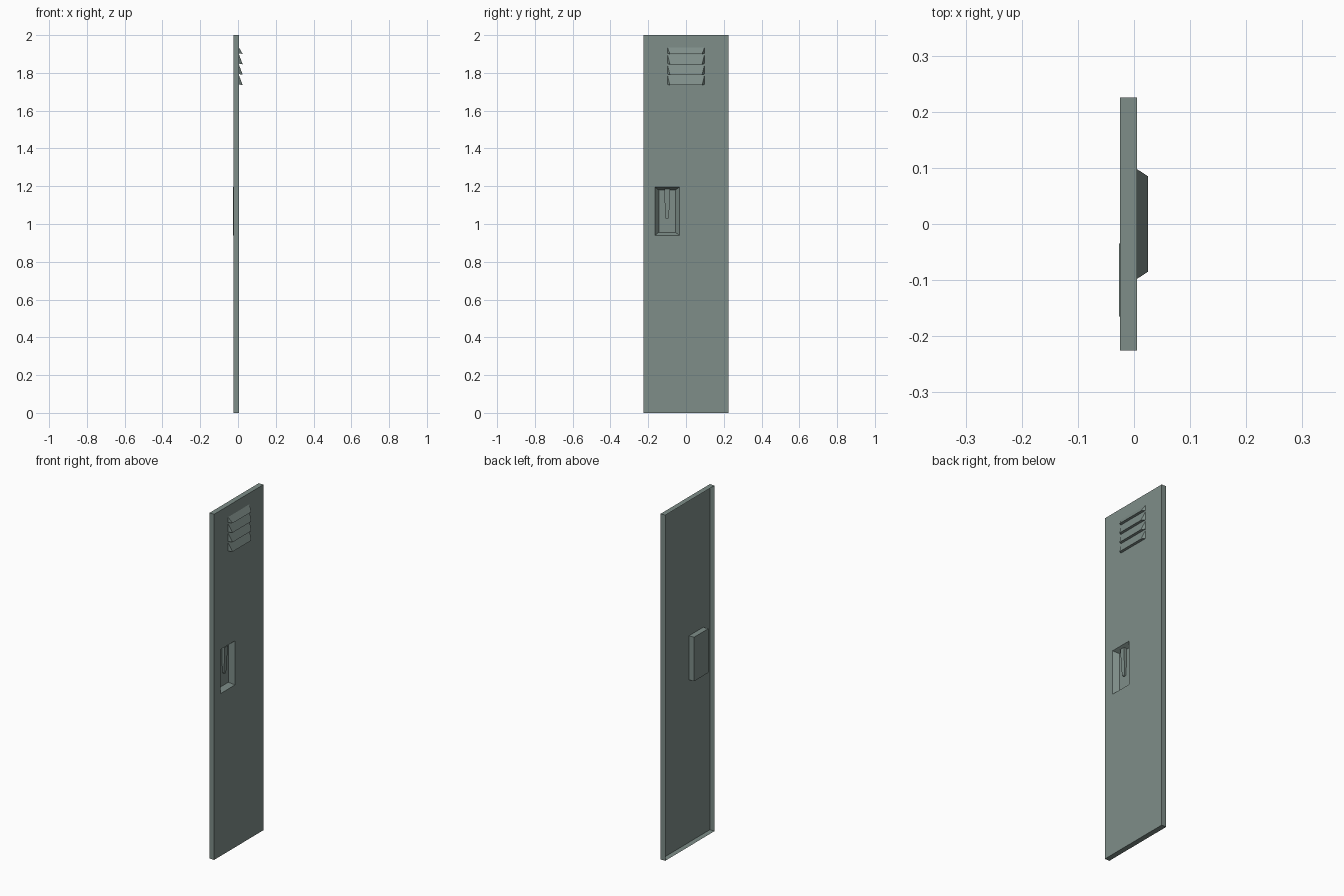
import bpy, bmesh, math

if "Cube" in bpy.data.objects:
    bpy.data.objects.remove(bpy.data.objects["Cube"])

paint = bpy.data.materials.new("grey green paint")
paint.diffuse_color = (0.21, 0.27, 0.25, 1)
paint.use_nodes = True
paint.node_tree.nodes["Principled BSDF"].inputs["Base Color"].default_value = paint.diffuse_color


def make(name, faces):
    """Build an object from a list of faces, each a list of points."""
    bm = bmesh.new()
    for f in faces:
        bm.faces.new([bm.verts.new(p) for p in f])
    bmesh.ops.remove_doubles(bm, verts=bm.verts, dist=1e-5)
    bmesh.ops.recalc_face_normals(bm, faces=bm.faces)
    me = bpy.data.meshes.new(name)
    bm.to_mesh(me)
    bm.free()
    me.materials.append(paint)
    ob = bpy.data.objects.new(name, me)
    bpy.context.collection.objects.link(ob)
    return ob


def rect(x, y0, y1, z0, z1):
    return [(x, y0, z0), (x, y1, z0), (x, y1, z1), (x, y0, z1)]


def bridge(a, b):
    n = len(a)
    return [[a[i], a[(i + 1) % n], b[(i + 1) % n], b[i]] for i in range(n)]


FRONT, BACK = 0.005, -0.025

# Door: front sheet with a handle opening and folded edges, open at the back
outer = rect(FRONT, -0.225, 0.225, 0, 2)
opening = rect(FRONT, -0.165, -0.035, 0.94, 1.195)
make("door_panel", bridge(outer, opening)
     + bridge(outer, rect(BACK, -0.225, 0.225, 0, 2)))

# Handle recess: tapered pocket inside a straight housing
pocket = rect(-0.023, -0.144, -0.056, 0.956, 1.18)
housing = rect(-0.027, -0.165, -0.035, 0.94, 1.195)
make("handle_recess", bridge(opening, pocket) + [pocket]
     + bridge(opening, housing) + [housing])

# Lever: tapered bar with a rounded lower end, hanging in the pocket
yc, r = -0.1, 0.010
outline = [(yc + 0.015, 1.184), (yc - 0.015, 1.184)]
outline += [(yc - r * math.cos(a), 1.036 - r * math.sin(a))
            for a in [math.pi * i / 6 for i in range(7)]]
back = [(-0.023, y, z) for y, z in outline]
face = [(-0.005 - 0.008 * (1.184 - z) / 0.16, y, z) for y, z in outline]
make("handle_lever", [back, face] + bridge(back, face))

# Vent louvres: wedges sloping outward toward the bottom, with slanted ends
levels = [1.935, 1.9, 1.845, 1.79, 1.735]
for i in range(4):
    t, b = levels[i] - (0.002 if i else 0), levels[i + 1]
    tl, tr = (FRONT, -0.098, t), (FRONT, 0.098, t)
    bl, br = (FRONT, -0.098, b + 0.004), (FRONT, 0.098, b + 0.004)
    ol, orr = (0.025, -0.085, b), (0.025, 0.085, b)
    make("vent_louvre_%d" % (i + 1),
         [[tl, tr, orr, ol], [ol, orr, br, bl], [tl, ol, bl], [tr, br, orr]])
